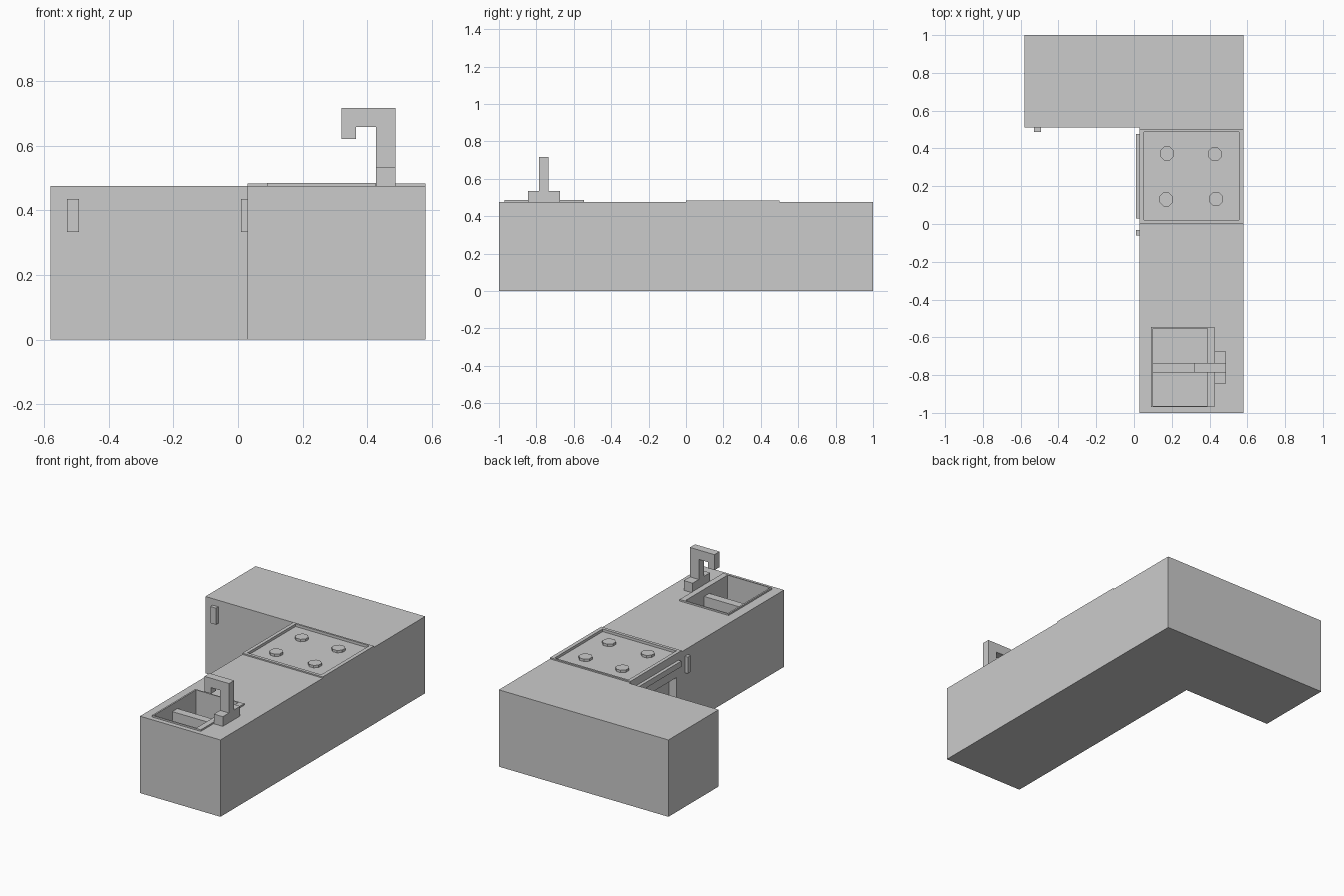
import bpy, bmesh, math

if "Cube" in bpy.data.objects:
    bpy.data.objects.remove(bpy.data.objects["Cube"])

H = 0.475  # worktop height


def prism(name, pts, lo, hi, axis='z'):
    """Extrude a closed profile along z, or an (x, z) profile along y."""
    bm = bmesh.new()
    place = (lambda a, b, h: (a, b, h)) if axis == 'z' else (lambda a, b, h: (a, h, b))
    face = bm.faces.new([bm.verts.new(place(a, b, lo)) for a, b in pts])
    ext = bmesh.ops.extrude_face_region(bm, geom=[face])
    verts = [g for g in ext['geom'] if isinstance(g, bmesh.types.BMVert)]
    bmesh.ops.translate(bm, verts=verts, vec=place(0, 0, hi - lo))
    bmesh.ops.recalc_face_normals(bm, faces=bm.faces)
    me = bpy.data.meshes.new(name)
    bm.to_mesh(me)
    bm.free()
    ob = bpy.data.objects.new(name, me)
    bpy.context.collection.objects.link(ob)
    return ob


def box(name, x0, x1, y0, y1, z0, z1):
    return prism(name, [(x0, y0), (x1, y0), (x1, y1), (x0, y1)], z0, z1)


def cut(target, *cutters):
    for c in cutters:
        m = target.modifiers.new('cut', 'BOOLEAN')
        m.operation = 'DIFFERENCE'
        m.solver = 'EXACT'
        m.object = c
        c.hide_render = True
        c.display_type = 'WIRE'


# L-shaped cabinet block
body = prism('cabinet', [(0.03, -1), (0.58, -1), (0.58, 1), (-0.58, 1),
                         (-0.58, 0.51), (0.03, 0.51)], 0, H)

# Raised hob surround, sink rim
hob = box('hob_surround', 0.03, 0.58, 0.0, 0.5, H, 0.483)
rim = box('sink_rim', 0.09, 0.425, -0.97, -0.545, H, 0.485)

# Recesses: basin, hob panel, oven window
basin = box('basin_cutter', 0.10, 0.39, -0.963, -0.552, 0.33, 0.6)
panel = box('hob_cutter', 0.052, 0.556, 0.02, 0.488, 0.467, 0.6)
window = box('oven_window_cutter', -0.05, 0.08, 0.05, 0.45, 0.08, 0.335)
cut(body, basin, panel, window)
cut(hob, panel)
cut(rim, basin)

# Basin divider
box('sink_divider', 0.10, 0.39, -0.785, -0.735, 0.33, 0.44)

# Tap: base and hooked spout
box('tap_base', 0.427, 0.488, -0.845, -0.675, H, 0.535)
prism('tap_spout', [(0.427, 0.535), (0.488, 0.535), (0.488, 0.717), (0.32, 0.717),
                    (0.32, 0.621), (0.365, 0.621), (0.365, 0.659), (0.427, 0.659)],
      -0.785, -0.735, 'y')

# Burners
for i, (x, y) in enumerate([(0.175, 0.373), (0.428, 0.37), (0.17, 0.13), (0.434, 0.132)]):
    ring = [(x + 0.039 * math.cos(math.pi * (k + 0.5) / 4),
             y + 0.039 * math.sin(math.pi * (k + 0.5) / 4)) for k in range(8)]
    prism(f'burner_{i + 1}', ring, 0.467, 0.482)

# Handles
box('oven_handle', 0.01, 0.03, 0.03, 0.477, 0.40, 0.435)
box('sink_cabinet_handle', 0.01, 0.03, -0.06, -0.032, 0.333, 0.435)
box('corner_cabinet_handle', -0.53, -0.492, 0.487, 0.51, 0.333, 0.435)
